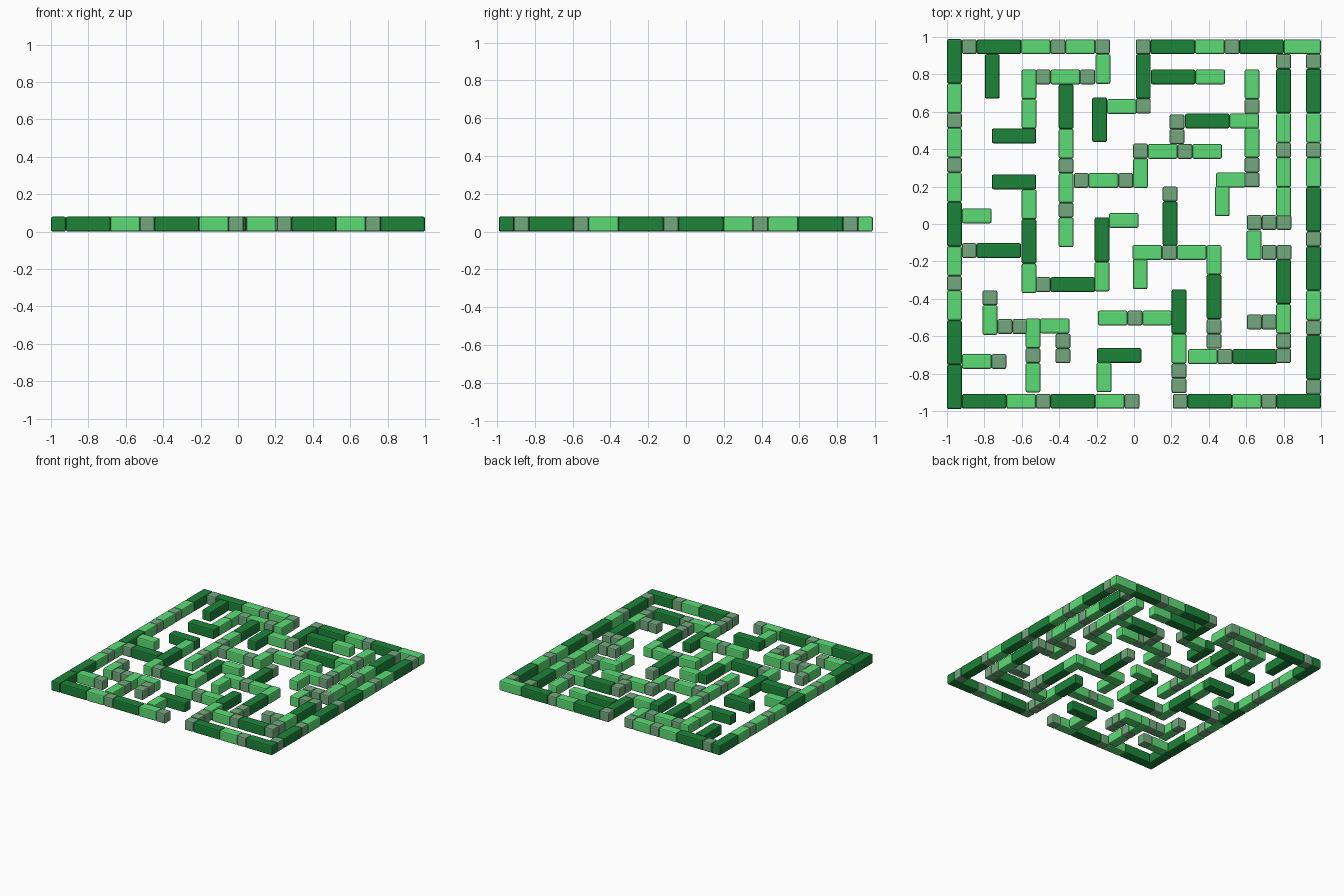
import bpy, bmesh, math

if "Cube" in bpy.data.objects:
    bpy.data.objects.remove(bpy.data.objects["Cube"])

U = 0.0791          # grid module: blocks are 1, 2 or 3 modules long
H = 0.08            # wall height
BEVEL = 0.009


def material(name, rgb):
    m = bpy.data.materials.new(name)
    m.diffuse_color = (*rgb, 1)
    m.use_nodes = True
    m.node_tree.nodes["Principled BSDF"].inputs["Base Color"].default_value = m.diffuse_color
    return m


def block_mesh(name, modules, mat):
    # softly bevelled bar, starting at the origin and running along +x
    length = modules * U
    bm = bmesh.new()
    bmesh.ops.create_cube(bm, size=1)
    for v in bm.verts:
        v.co = ((v.co.x + 0.5) * length, v.co.y * U, (v.co.z + 0.5) * H)
    bmesh.ops.bevel(bm, geom=bm.edges[:], offset=BEVEL, segments=2,
                    profile=0.5, affect='EDGES')
    me = bpy.data.meshes.new(name)
    bm.to_mesh(me)
    bm.free()
    me.materials.append(mat)
    return me


dark = material("dark_green", (0.012, 0.23, 0.041))
light = material("light_green", (0.107, 0.71, 0.18))
grey = material("grey_green", (0.174, 0.397, 0.205))

# letter: modules, mesh (W is the slightly longer corner block)
KINDS = {k: (n, block_mesh(name, n, mat)) for k, n, name, mat in (
    ("S", 1, "short_hedge", grey),
    ("M", 2, "medium_hedge", light),
    ("W", 2.5, "corner_hedge", light),
    ("L", 3, "long_hedge", dark))}


def wall(x, y, blocks, vertical=False):
    # row of blocks laid end to end, towards +x or towards -y
    for k in blocks:
        n, me = KINDS[k]
        ob = bpy.data.objects.new(me.name, me)
        ob.location = (x, y, 0)
        if vertical:
            ob.rotation_euler.z = -math.pi / 2
            y -= n * U
        else:
            x += n * U
        bpy.context.collection.objects.link(ob)


# outer walls
wall(-0.96, 0.988, "LMSMSMLMSMLL", True)
wall(0.96, 0.909, "SLMSMLSLMSLS", True)
wall(-0.92, 0.948, "SLMSMS")
wall(0.01, 0.948, "SLMSLW")
wall(-0.92, -0.948, "LMSLMS")
wall(0.208, -0.948, "SLMSL")

# inner walls running left to right
for x, y, blocks in (
    (-0.525, 0.786, "SMS"), (0.091, 0.786, "LM"), (-0.144, 0.628, "M"),
    (0.273, 0.551, "LM"), (-0.76, 0.471, "L"), (0.075, 0.388, "MSM"),
    (0.439, 0.235, "M"), (-0.321, 0.233, "SMS"), (-0.76, 0.225, "L"),
    (-0.92, 0.043, "M"), (-0.134, 0.019, "M"), (0.604, 0.008, "SSS"),
    (-0.92, -0.142, "SL"), (-0.008, -0.152, "MSM"), (0.684, -0.152, "SS"),
    (-0.525, -0.324, "SL"), (-0.193, -0.503, "MSM"), (0.604, -0.524, "SS"),
    (-0.73, -0.548, "SS"), (-0.503, -0.545, "M"), (-0.198, -0.703, "L"),
    (0.289, -0.709, "MSL"), (-0.92, -0.735, "MS"),
):
    wall(x, y, blocks)

# inner walls running back to front
for x, y, blocks in (
    (0.80, 0.909, "SLMSMM"), (0.642, -0.035, "M"), (0.80, -0.19, "LMSS"),
    (0.241, -0.35, "LMSS"), (0.428, -0.113, "MLSS"), (0.033, -0.19, "M"),
    (0.193, 0.20, "SL"), (-0.16, -0.741, "M"), (-0.77, -0.355, "SM"),
    (-0.54, -0.505, "MSM"), (-0.38, -0.586, "SS"), (-0.171, 0.035, "LM"),
    (-0.561, 0.184, "MLM"), (-0.561, 0.826, "MM"), (-0.758, 0.908, "L"),
    (-0.166, 0.908, "M"), (-0.363, 0.746, "LMSMSM"), (0.035, 0.43, "SM"),
    (0.23, 0.586, "SS"), (0.631, 0.826, "MS"), (0.631, 0.513, "MSS"),
    (0.472, 0.20, "M"), (0.05, 0.908, "LS"), (-0.184, 0.676, "L"),
):
    wall(x, y, blocks, True)
